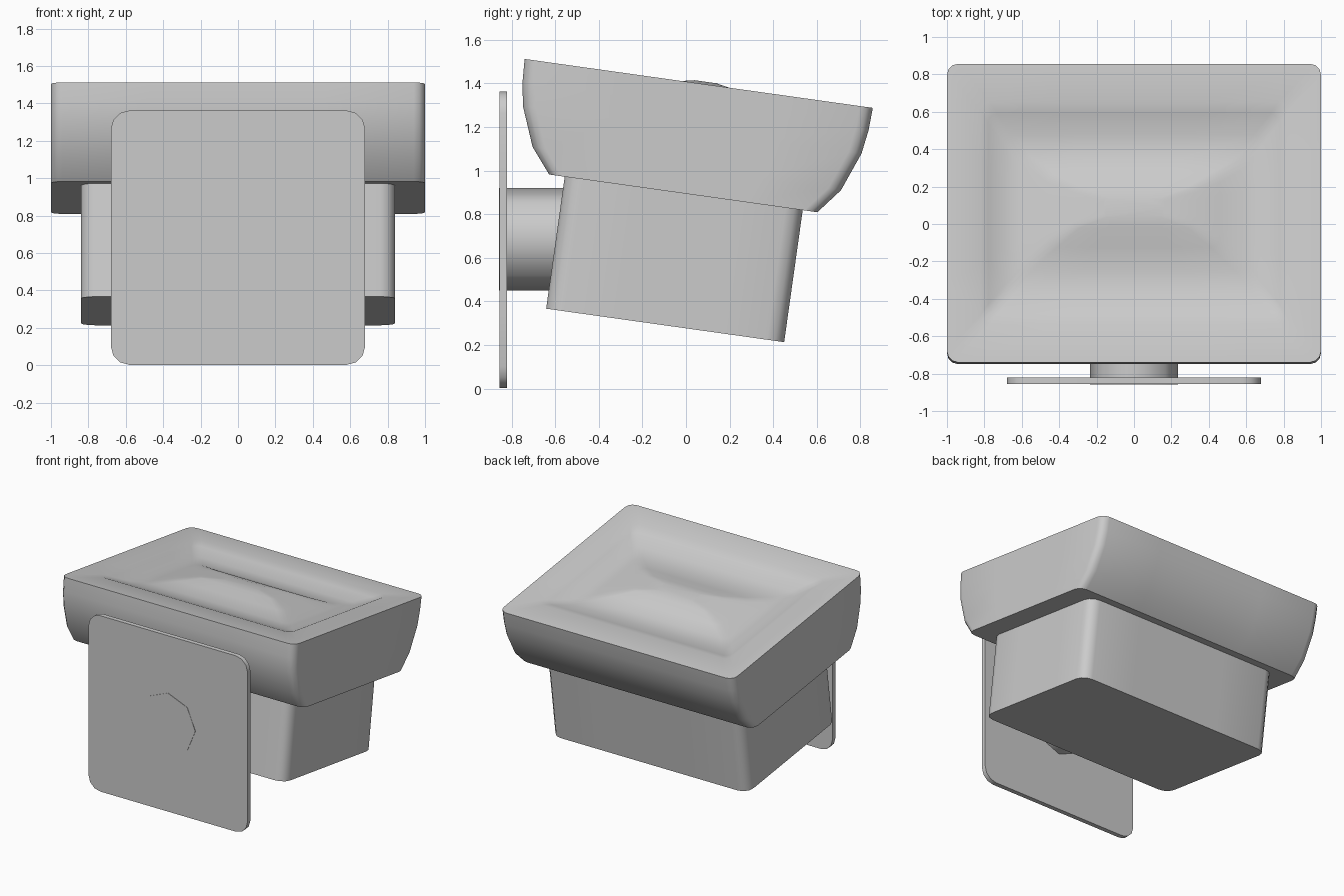
import bpy, bmesh, math
from mathutils import Matrix

if "Cube" in bpy.data.objects:
    bpy.data.objects.remove(bpy.data.objects["Cube"])

TILT = Matrix.Rotation(math.radians(-8), 4, 'X')


def outline(hx, hy, r, z, cx=0, cy=0, seg=3, cuts=4):
    """Rounded rectangle with extra points along each straight side."""
    corners = []
    for i, (sx, sy) in enumerate([(1, 1), (-1, 1), (-1, -1), (1, -1)]):
        for k in range(seg + 1):
            a = math.pi / 2 * (i + k / seg)
            corners.append((cx + sx * (hx - r) + r * math.cos(a),
                            cy + sy * (hy - r) + r * math.sin(a)))
    pts = []
    for i, p in enumerate(corners):
        pts.append((p[0], p[1], z))
        if i % (seg + 1) == seg:
            q = corners[(i + 1) % len(corners)]
            for c in range(1, cuts):
                t = c / cuts
                pts.append((p[0] + (q[0] - p[0]) * t, p[1] + (q[1] - p[1]) * t, z))
    return pts


def loft(name, loops, matrix, angle=45):
    """Skin a stack of equal-length loops and cap both ends."""
    bm = bmesh.new()
    rings = [[bm.verts.new(p) for p in loop] for loop in loops]
    n = len(rings[0])
    for a, b in zip(rings, rings[1:]):
        for i in range(n):
            j = (i + 1) % n
            bm.faces.new((a[i], a[j], b[j], b[i]))
    bm.faces.new(rings[0][::-1])
    bm.faces.new(rings[-1])
    bm.transform(matrix)
    bmesh.ops.recalc_face_normals(bm, faces=bm.faces)
    me = bpy.data.meshes.new(name)
    bm.to_mesh(me)
    bm.free()
    ob = bpy.data.objects.new(name, me)
    bpy.context.collection.objects.link(ob)
    bpy.ops.object.select_all(action='DESELECT')
    ob.select_set(True)
    bpy.context.view_layer.objects.active = ob
    bpy.ops.object.shade_smooth_by_angle(angle=math.radians(angle))
    return ob


# Dished head: curved front and back walls, straight sides
CY, TOP = -0.137, 1.394
loops = [outline(1.0, hy, 0.06, z, cy=CY) for z, hy in
         [(0.885, 0.621), (1.0, 0.714), (1.18, 0.784), (1.29, 0.801), (TOP, 0.806)]]
# Shallow recess in the top with a low swelling in its middle
for hx, hy, r, dz, dy in [(0.82, 0.60, 0.05, 0, 0), (0.78, 0.54, 0.05, -0.02, 0),
                          (0.69, 0.43, 0.05, -0.055, 0), (0.60, 0.31, 0.05, -0.06, 0),
                          (0.46, 0.20, 0.05, -0.03, 0.02), (0.32, 0.11, 0.03, 0.0, 0.03),
                          (0.16, 0.05, 0.02, 0.012, 0.03)]:
    loops.append(outline(hx, hy, r, TOP + dz, cy=CY + dy))
loft("head", loops, TILT)

# Tilted body block under the head
loft("body", [outline(0.84, 0.551, 0.08, z, cy=-0.135) for z in (0.274, 0.90)], TILT)

# Upright mounting plate; lofted flat, then stood up facing -y
STAND = Matrix.Rotation(math.radians(90), 4, 'X')
loft("mounting_plate", [outline(0.68, 0.68, 0.10, d, cy=0.682) for d in (0.82, 0.855)], STAND)

# Eight-sided neck joining plate and body
neck = [[(0.235 * math.cos(i * math.pi / 4), 0.685 + 0.235 * math.sin(i * math.pi / 4), d)
         for i in range(8)] for d in (0.5, 0.858)]
loft("neck", neck, STAND, 50)
